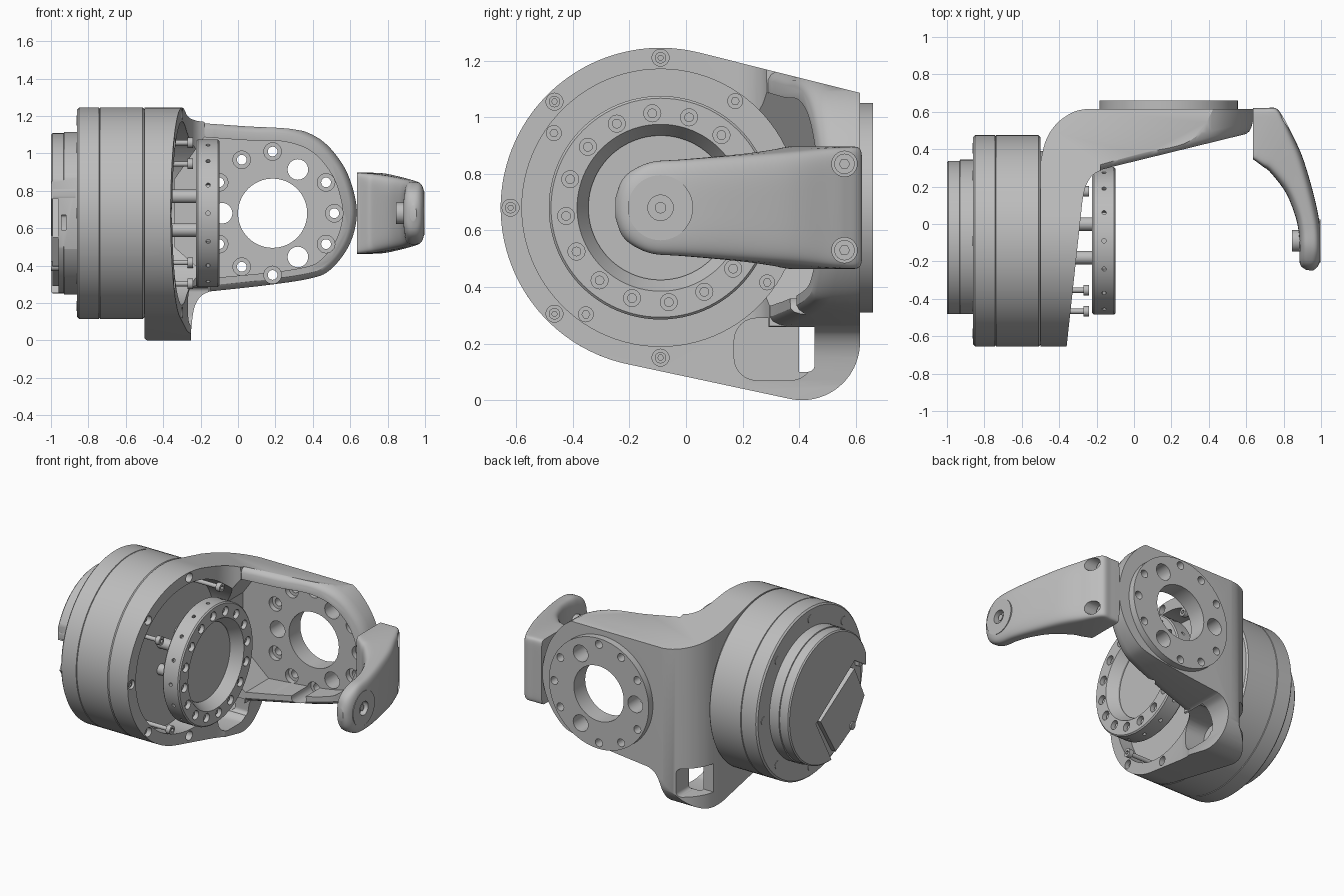
import bpy, bmesh
from math import sin, cos, radians, pi, copysign
from mathutils import Vector, Matrix

if "Cube" in bpy.data.objects:
    bpy.data.objects.remove(bpy.data.objects["Cube"])

grey = bpy.data.materials.new("machined_grey")
grey.use_nodes = True
GREY = (0.51, 0.51, 0.51, 1)
grey.diffuse_color = GREY
grey.node_tree.nodes["Principled BSDF"].inputs["Base Color"].default_value = GREY

CY, CZ = -0.09, 0.68      # motor axis
FX = 0.185                # rear flange axis


def make(name, bm):
    bmesh.ops.recalc_face_normals(bm, faces=bm.faces)
    me = bpy.data.meshes.new(name)
    bm.to_mesh(me)
    bm.free()
    me.materials.append(grey)
    ob = bpy.data.objects.new(name, me)
    bpy.context.collection.objects.link(ob)
    return ob


def loft(name, rings):
    """Skin closed rings of points and cap both ends."""
    bm = bmesh.new()
    rings = [[bm.verts.new(p) for p in r] for r in rings]
    n = len(rings[0])
    for a, b in zip(rings, rings[1:]):
        for i in range(n):
            bm.faces.new((a[i], a[(i + 1) % n], b[(i + 1) % n], b[i]))
    bm.faces.new(rings[0])
    bm.faces.new(rings[-1])
    return make(name, bm)


def axis_point(axis, u, v, w):
    """u, v lie in the outline plane and w runs along the axis."""
    return {"x": (w, u, v), "y": (u, w, v), "z": (u, v, w)}[axis]


def prism(name, outline, axis, lo, hi):
    return loft(name, [[axis_point(axis, u, v, w) for u, v in outline] for w in (lo, hi)])


def arc(u, v, r, a0, a1, n=24):
    return [(u + r * cos(radians(a0 + (a1 - a0) * i / n)),
             v + r * sin(radians(a0 + (a1 - a0) * i / n))) for i in range(n + 1)]


def ring(count, r, start=0, u=CY, v=CZ):
    return arc(u, v, r, start, start + 360, count)[:-1]


def rod(name, axis, u, v, r, lo, hi, n=24):
    return prism(name, ring(n, r, 0, u, v), axis, lo, hi)


def lathe(name, profile):
    """Spin (x, radius) points around the motor axis."""
    return loft(name, [[(x, y, z) for y, z in ring(96, r)] for x, r in profile])


def rounded(u0, u1, v0, v1, r):
    return (arc(u1 - r, v1 - r, r, 0, 90, 6) + arc(u0 + r, v1 - r, r, 90, 180, 6)
            + arc(u0 + r, v0 + r, r, 180, 270, 6) + arc(u1 - r, v0 + r, r, 270, 360, 6))


def spline(pts, steps=6):
    """Smooth open curve through the points."""
    p = [Vector(q) for q in [pts[0]] + pts + [pts[-1]]]
    out = []
    for a, b, c, d in zip(p, p[1:], p[2:], p[3:]):
        for i in range(steps):
            t = i / steps
            q = (2 * b + (c - a) * t + (2 * a - 5 * b + 4 * c - d) * t ** 2
                 + (3 * b - a - 3 * c + d) * t ** 3) / 2
            out.append(tuple(q))
    return out + [pts[-1]]


def combine(ob, others, op="DIFFERENCE"):
    for o in others:
        m = ob.modifiers.new("cut", "BOOLEAN")
        m.operation, m.object, m.solver = op, o, "EXACT"
    dg = bpy.context.evaluated_depsgraph_get()
    me = bpy.data.meshes.new_from_object(ob.evaluated_get(dg))
    ob.modifiers.clear()
    ob.data = me
    for o in others:
        bpy.data.objects.remove(o)


# Bracket outlines
side = arc(CY, CZ, 0.565, 76, 258, 64) + arc(0.41, 0.205, 0.205, 258, 360, 20) + [(0.615, 1.086)]
plan = ([(-0.5, -0.7), (-0.365, -0.7)] + spline([(-0.275, 0.13), (-0.255, 0.21), (-0.21, 0.27), (-0.12, 0.305)])
        + [(0.635, 0.49), (0.635, 0.62)] + spline([(-0.22, 0.62), (-0.32, 0.6), (-0.41, 0.54), (-0.47, 0.45), (-0.5, 0.33)]))
edge = spline([(-0.15, 0.262), (0.15, 0.295), (0.38, 0.33), (0.49, 0.375), (0.59, 0.5), (0.634, 0.65),
               (0.62, 0.79), (0.56, 0.94), (0.44, 1.075), (0.27, 1.14), (0.05, 1.15), (-0.18, 1.17)])
plate = ([(-0.6, -0.1), (-0.25, -0.1)] + spline([(-0.25, 0.06), (-0.235, 0.17), (-0.2, 0.235), edge[0]])
         + spline([edge[-1], (-0.22, 1.185), (-0.27, 1.23), (-0.3, 1.3)]) + [(-0.6, 1.3)])


def inset(s):
    """Arm outline shrunk towards the flange axis, open side left in place."""
    return [(FX + (x - FX) * (s if x > FX else 1), CZ + (z - CZ) * s) for x, z in edge]


def arm_ring(depth, s):
    pts = inset(s)
    pts = [(-0.3, pts[0][1])] + pts + [(-0.3, pts[-1][1])]
    return [(x, 0.305 + 0.246 * (x + 0.12) + depth, z) for x, z in pts]


# Bracket: plate joined to a round-rimmed arm, trimmed by plan and side outlines
bracket = prism("bracket", plate, "y", -1, 0.75)
arm = loft("arm", [arm_ring(0.45, 1), arm_ring(0.06, 1), arm_ring(0.03, 0.985),
                   arm_ring(0.01, 0.96), arm_ring(-0.001, 0.92)])
combine(bracket, [arm], "UNION")
combine(bracket, [prism("s", side, "x", -1, 1), prism("p", plan, "z", -0.2, 1.4)], "INTERSECT")
# Hollow arm, motor bore, foot window and fastener holes
hollow = inset(0.83) + [(-0.34, 0.86), (-0.34, 0.5)]
bolts = [p for i, p in enumerate(ring(12, 0.33, 0, FX)) if i not in (2, 6, 10)]
large = ring(3, 0.27, 60, FX)


def flange_holes():
    return ([rod("h", "y", *p, 0.026, 0.3, 0.8) for p in bolts]
            + [rod("h", "y", *p, 0.055, 0.3, 0.8) for p in large]
            + [rod("h", "y", FX, CZ, 0.185, 0.3, 0.8, 64)])


bracket_bolts = [p for p in ring(8, 0.53) if p[0] < 0.25]
combine(bracket, [prism("c", hollow, "y", 0.24, 0.54), rod("c", "x", CY, CZ, 0.49, -0.45, 0.1, 96),
                  prism("c", rounded(0.17, 0.45, 0.07, 0.29, 0.08), "x", -0.41, -0.16),
                  prism("c", rounded(0.4, 0.455, 0.1, 0.285, 0.025), "x", -0.7, -0.16),
                  prism("c", rounded(-0.6, -0.34, 0.1, 0.29, 0.03), "y", 0.4, 0.8)]
        + [rod("c", "y", *p, 0.047, 0.3, 0.575) for p in bolts]
        + [rod("c", "x", *p, 0.03, -0.39, 0) for p in bracket_bolts] + flange_holes())

# Rear flange
flange = rod("rear_flange", "y", FX, CZ, 0.37, 0.615, 0.66, 96)
combine(flange, flange_holes())

# Motor drum and stepped end cap
lathe("motor_drum", [(-0.86, 0.4), (-0.86, 0.555), (-0.85, 0.565), (-0.743, 0.565), (-0.74, 0.558),
                     (-0.737, 0.565), (-0.51, 0.565), (-0.5, 0.555), (-0.5, 0.48), (-0.45, 0.48)])
cap = lathe("end_cap", [(-0.85, 0.434), (-0.93, 0.434), (-0.932, 0.428), (-0.992, 0.428), (-1.0, 0.42)])
# Flat side and cable socket in the cap
flat = [(-0.8, 0.1), (-0.48, 0.1), (-0.48, 1.3), (-0.8, 1.3)]
socket = [(-0.36, 0.83), (0.05, 0.56), (-0.2, 0.1), (-0.7, 0.2), (-0.6, 0.68)]
port = [(-0.37, 0.77), (-0.01, 0.55), (-0.17, 0.29), (-0.38, 0.4), (-0.475, 0.55)]
combine(cap, [prism("c", flat, "x", -1.1, -0.86), prism("c", socket, "x", -1.1, -0.96),
              prism("c", rounded(-0.6, -0.42, 0.59, 0.67, 0.015), "x", -0.945, -0.92)])
prism("cable_socket_plate", port, "x", -0.95, -0.992)
prism("cable_socket_latch", rounded(-0.482, -0.42, 0.76, 0.81, 0.01), "x", -0.99, -0.87)
for p in ring(4, 0.38, 48):
    rod("cap_screw", "x", *p, 0.026, -1.0, -0.95)
for p in ring(8, 0.495):
    rod("drum_screw", "x", *p, 0.027, -0.863, -0.84)

# Output disc with bolt circle and radial holes
disc = lathe("output_disc", [(-0.225, 0.385), (-0.215, 0.395), (-0.108, 0.395), (-0.1, 0.387),
                             (-0.1, 0.295), (-0.165, 0.255), (-0.175, 0.255)])
cuts = [rod("c", "x", *p, 0.03, -0.14, 0) for p in ring(16, 0.335, 5)]
for i in range(16):
    hole = rod("c", "z", 0, 0, 0.012, 0.37, 0.5, 12)
    hole.data.transform(Matrix.Translation((-0.16, CY, CZ)) @ Matrix.Rotation(2 * pi * i / 16, 4, "X"))
    cuts.append(hole)
combine(disc, cuts)
for p in ring(16, 0.335, 5):
    rod("disc_bolt", "x", *p, 0.017, -0.15, -0.12, 16)


# Socket screws along x
def screw(name, p, x0, x1, head, r):
    rod(name + "_shank", "x", *p, r * 0.5, x0, x1 - head * 0.8)
    top = rod(name + "_head", "x", *p, r, x1 - head, x1)
    combine(top, [rod("c", "x", *p, r * 0.5, x1 - head * 0.6, x1 + 1, 6)])


for p in ring(4, 0.46, 55):
    screw("motor_screw", p, -0.46, -0.24, 0.03, 0.028)
for p in bracket_bolts:
    screw("bracket_screw", p, -0.42, -0.365, 0.02, 0.02)
for p in ring(4, 0.127, 45):
    rod("standoff", "x", *p, 0.036, -0.46, -0.225)

# Curved handle: each section is inner x, y, outer x, y, half height, squareness
sections = spline([
    (0.637, 0.345, 0.637, 0.62, 0.217, 14), (0.646, 0.339, 0.7, 0.62, 0.217, 14),
    (0.655, 0.333, 0.76, 0.618, 0.216, 14), (0.69, 0.306, 0.8, 0.567, 0.213, 10),
    (0.73, 0.275, 0.835, 0.5, 0.208, 7), (0.81, 0.17, 0.9, 0.36, 0.194, 4.5),
    (0.86, 0.05, 0.96, 0.16, 0.18, 3.5), (0.88, -0.04, 0.993, 0, 0.17, 3.5),
    (0.885, -0.12, 1.0, -0.12, 0.162, 3.5), (0.884, -0.19, 0.996, -0.19, 0.132, 3),
    (0.893, -0.225, 0.98, -0.23, 0.095, 2.5), (0.92, -0.245, 0.955, -0.25, 0.04, 2)])


def handle_ring(x0, y0, x1, y1, h, e):
    out = []
    for i in range(64):
        t = 2 * pi * (i + 0.5) / 64
        a, b = (copysign(abs(f) ** (2 / e), f) for f in (cos(t), sin(t)))
        out.append(((x0 + x1 + (x1 - x0) * a) / 2, (y0 + y1 + (y1 - y0) * a) / 2, CZ + h * b))
    return out


handle = loft("handle", [handle_ring(*s) for s in sections])
mounts = [(0.56, 0.53), (0.56, 0.835)]
combine(handle, [rod("c", "x", *p, 0.045, 0.69, 1.2) for p in mounts]
        + [rod("c", "x", CY, CZ, 0.114, 0.94, 1.2, 48)])
for p in mounts:
    screw("handle_screw", p, 0.65, 0.74, 0.04, 0.036)
# Pivot insert
pivot = rod("pivot_disc", "x", CY, CZ, 0.115, 0.93, 0.998, 48)
combine(pivot, [rod("c", "x", CY, CZ, 0.045, 0.96, 1.1)])
rod("pivot_knob", "x", CY, CZ, 0.058, 0.845, 0.9)
rod("pivot_pin", "x", CY, CZ, 0.02, 0.95, 0.985)

# Smooth curved surfaces, keep edges sharp
for ob in bpy.context.scene.objects:
    if ob.type == "MESH":
        ob.select_set(True)
        bpy.context.view_layer.objects.active = ob
bpy.ops.object.shade_smooth_by_angle(angle=radians(30))
